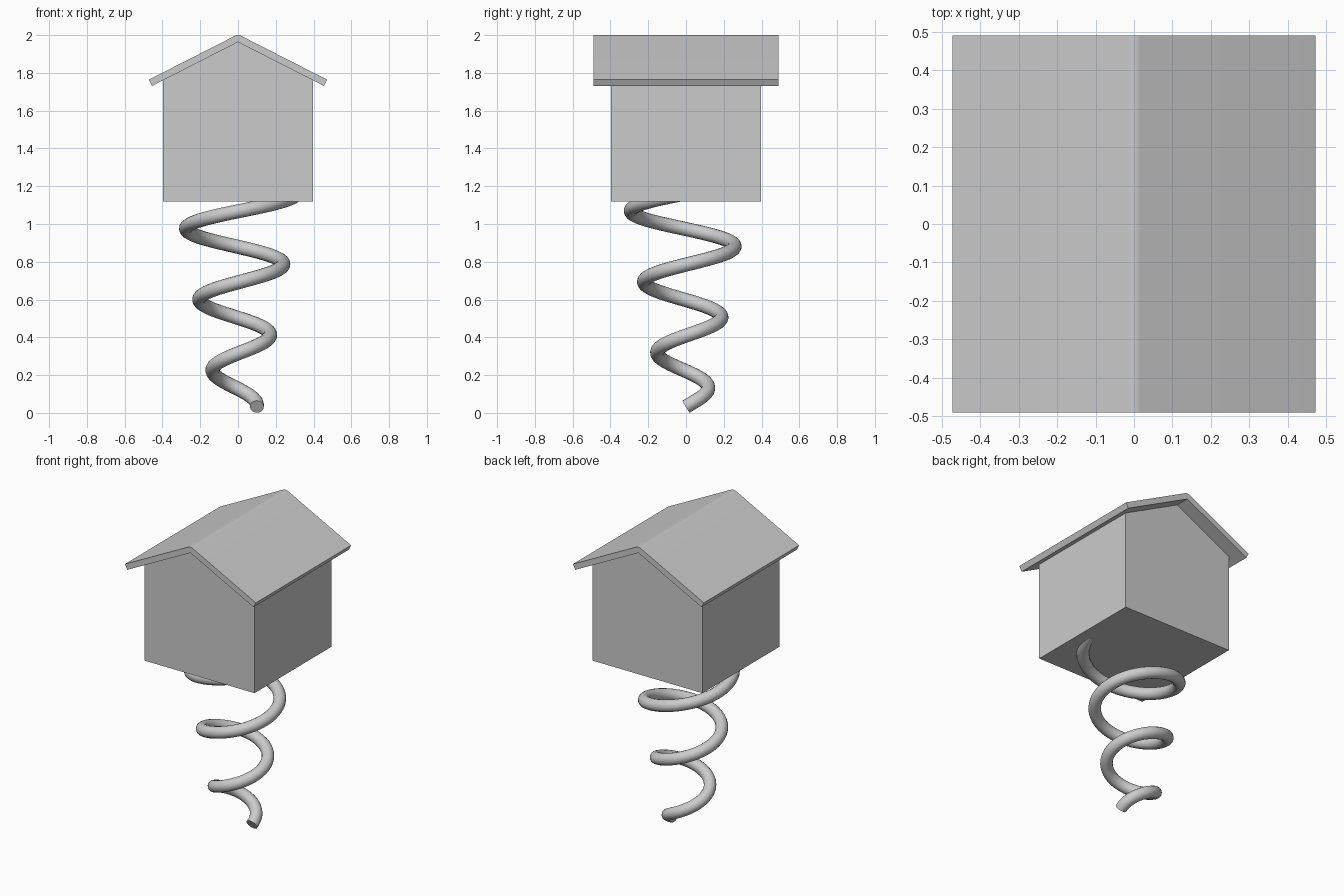
import bpy, bmesh
from math import sin, cos, tan, pi, radians

if "Cube" in bpy.data.objects:
    bpy.data.objects.remove(bpy.data.objects["Cube"])


def extrude_profile(name, pts, half_depth):
    """Solid made from an (x, z) outline extruded evenly along y."""
    bm = bmesh.new()
    face = bm.faces.new([bm.verts.new((x, -half_depth, z)) for x, z in pts])
    ext = bmesh.ops.extrude_face_region(bm, geom=[face], use_keep_orig=True)
    moved = [g for g in ext["geom"] if isinstance(g, bmesh.types.BMVert)]
    bmesh.ops.translate(bm, verts=moved, vec=(0, 2 * half_depth, 0))
    bmesh.ops.recalc_face_normals(bm, faces=bm.faces)
    mesh = bpy.data.meshes.new(name)
    bm.to_mesh(mesh)
    bm.free()
    ob = bpy.data.objects.new(name, mesh)
    bpy.context.collection.objects.link(ob)
    return ob


def smooth(ob, angle):
    bpy.ops.object.select_all(action='DESELECT')
    ob.select_set(True)
    bpy.context.view_layer.objects.active = ob
    if ob.type == 'CURVE':
        bpy.ops.object.convert(target='MESH')
    bpy.ops.object.shade_smooth_by_angle(angle=radians(angle))


PITCH = radians(27)      # roof slope
APEX = 1.963             # underside of the ridge
THICK = 0.037            # roof thickness
EAVE = 0.455             # underside half width of the roof
WALL = 0.397


def under(x):
    return APEX - abs(x) * tan(PITCH)


# House body with gables that meet the roof underside
extrude_profile("house_body", [(-WALL, 1.12), (WALL, 1.12), (WALL, under(WALL)),
                               (0, APEX), (-WALL, under(WALL))], WALL)

# Folded roof sheet with a rounded ridge
dx, dz = THICK * sin(PITCH), THICK * cos(PITCH)
ridge = []
for i in range(9):
    a = PITCH * (1 - i / 4)
    ridge.append((THICK * sin(a), APEX + THICK * cos(a)))
outline = [(-EAVE, under(EAVE)), (0, APEX), (EAVE, under(EAVE)),
           (EAVE + dx, under(EAVE) + dz)] + ridge + [(-EAVE - dx, under(EAVE) + dz)]
smooth(extrude_profile("roof", outline, 0.49), 25)

# Conical spring: three widening turns
TURNS, STEPS = 3, 144
curve = bpy.data.curves.new("spring", 'CURVE')
curve.dimensions = '3D'
curve.bevel_depth = 0.037
curve.bevel_resolution = 6
curve.use_fill_caps = True
path = curve.splines.new('POLY')
path.points.add(STEPS)
for i, p in enumerate(path.points):
    t = TURNS * i / STEPS
    r = 0.1 + 0.07 * t
    p.co = (r * cos(2 * pi * t), r * sin(2 * pi * t), 0.033 + 0.376 * t, 1)
spring = bpy.data.objects.new("spring", curve)
bpy.context.collection.objects.link(spring)
smooth(spring, 40)
